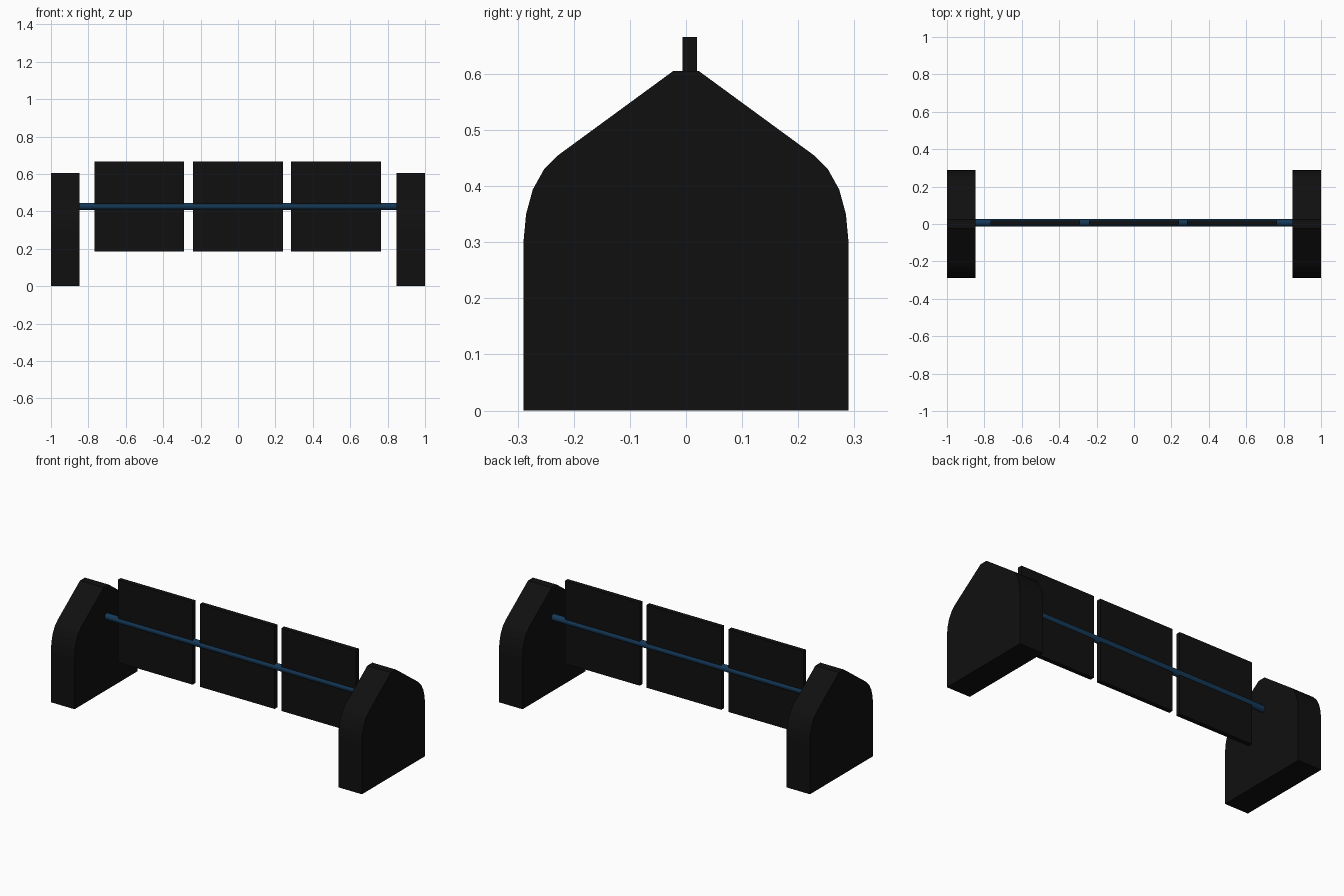
import bpy, bmesh, math
from mathutils import Matrix

if "Cube" in bpy.data.objects:
    bpy.data.objects.remove(bpy.data.objects["Cube"])


def material(name, rgb):
    m = bpy.data.materials.new(name)
    m.diffuse_color = (*rgb, 1)
    m.use_nodes = True
    m.node_tree.nodes["Principled BSDF"].inputs["Base Color"].default_value = m.diffuse_color
    return m


black = material("black", (0.005, 0.005, 0.005))
blue = material("dark_blue", (0.007, 0.04, 0.095))


def add_object(name, bm, mat):
    bmesh.ops.recalc_face_normals(bm, faces=bm.faces)
    me = bpy.data.meshes.new(name)
    bm.to_mesh(me)
    bm.free()
    me.materials.append(mat)
    ob = bpy.data.objects.new(name, me)
    bpy.context.collection.objects.link(ob)
    return ob


# End supports: half profile in y-z, mirrored and extruded along x
half = [(0.29, 0), (0.29, 0.297), (0.285, 0.35), (0.273, 0.394),
        (0.253, 0.43), (0.228, 0.455), (0.023, 0.605)]
profile = half + [(-y, z) for y, z in reversed(half)]
for side, x0 in (("left", -1.0), ("right", 0.848)):
    bm = bmesh.new()
    face = bm.faces.new([bm.verts.new((x0, y, z)) for y, z in profile])
    ext = bmesh.ops.extrude_face_region(bm, geom=[face], use_keep_orig=True)
    verts = [g for g in ext["geom"] if isinstance(g, bmesh.types.BMVert)]
    bmesh.ops.translate(bm, vec=(0.152, 0, 0), verts=verts)
    add_object(side + "_end_support", bm, black)

# Square panels hanging on the rod
for name, x in (("left", -0.528), ("middle", 0.0), ("right", 0.524)):
    bm = bmesh.new()
    bmesh.ops.create_cube(bm, size=1, matrix=Matrix.Translation((x, 0.0065, 0.425))
                          @ Matrix.Diagonal((0.481, 0.026, 0.481, 1)))
    add_object(name + "_panel", bm, black)

# Rod between the supports
bm = bmesh.new()
bmesh.ops.create_cone(bm, cap_ends=True, segments=16, radius1=0.019, radius2=0.019,
                      depth=1.70, matrix=Matrix.Translation((0, 0.0065, 0.427))
                      @ Matrix.Rotation(math.pi / 2, 4, "Y"))
rod = add_object("rod", bm, blue)
bpy.context.view_layer.objects.active = rod
rod.select_set(True)
bpy.ops.object.shade_smooth_by_angle()
